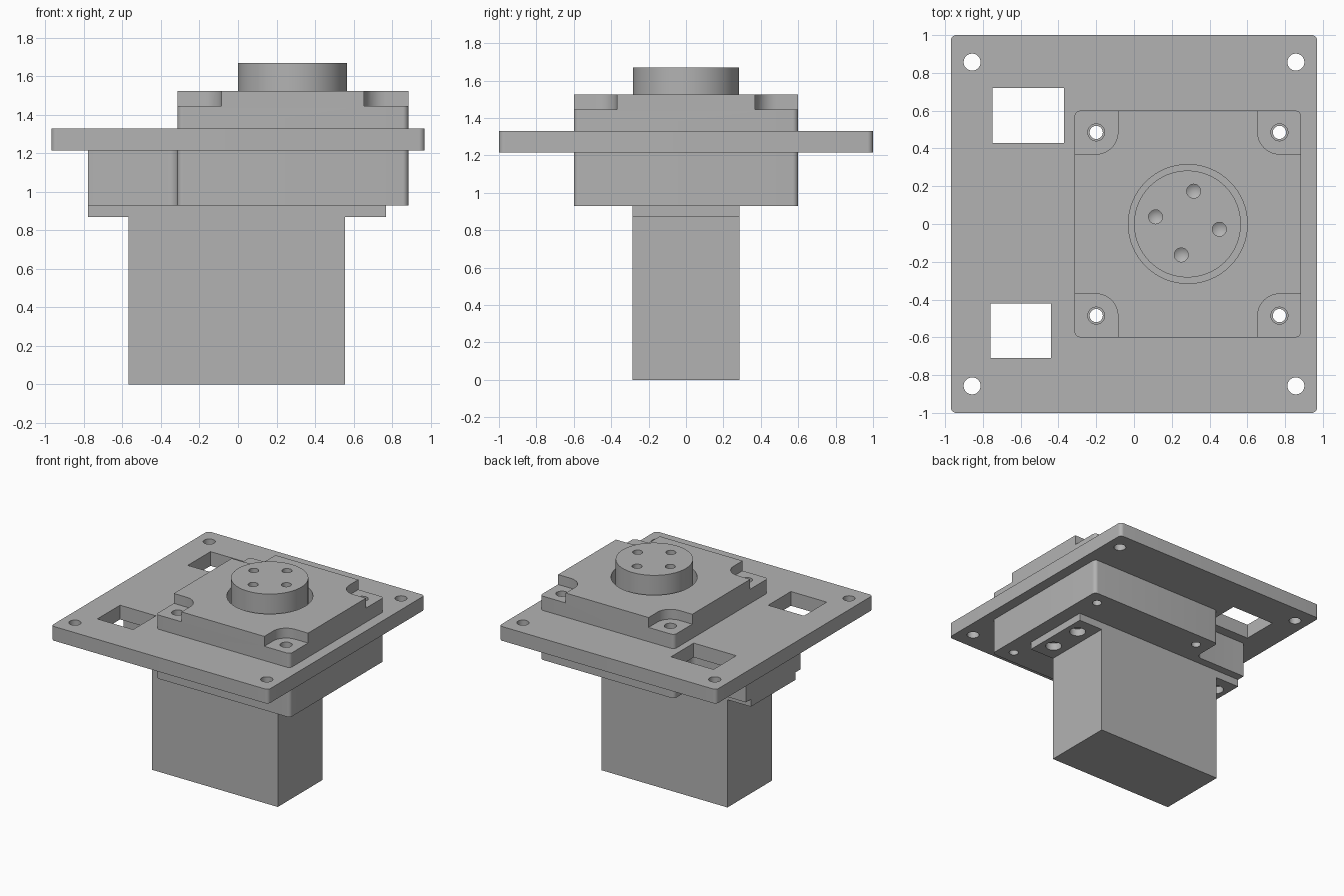
import bpy, bmesh, math
from mathutils import Vector

if "Cube" in bpy.data.objects:
    bpy.data.objects.remove(bpy.data.objects["Cube"], do_unlink=True)

grey = bpy.data.materials.new("plain grey")
grey.use_nodes = True
grey.diffuse_color = (0.45, 0.45, 0.45, 1)
grey.node_tree.nodes["Principled BSDF"].inputs["Base Color"].default_value = (0.45, 0.45, 0.45, 1)


def rounded(corners, steps=8):
    """Outline from (x, y, radius) corners; works for inner and outer corners."""
    out = []
    for i, (x, y, r) in enumerate(corners):
        p = Vector((x, y))
        if r == 0:
            out.append(p)
            continue
        a = (Vector(corners[i - 1][:2]) - p).normalized()
        b = (Vector(corners[(i + 1) % len(corners)][:2]) - p).normalized()
        centre = p + (a + b) * r
        for k in range(steps + 1):
            t = k / steps * math.pi / 2
            out.append(centre - b * r * math.cos(t) - a * r * math.sin(t))
    return out


def rect(x0, x1, y0, y1, r=0):
    return rounded([(x0, y0, r), (x1, y0, r), (x1, y1, r), (x0, y1, r)])


def circle(x, y, r, n=32):
    return [Vector((x + r * math.cos(k * math.tau / n), y + r * math.sin(k * math.tau / n)))
            for k in range(n)]


def prism(name, outlines, z0, z1, tip=0):
    """Extrude one or more outlines; tip makes a pointed bottom."""
    bm = bmesh.new()
    for outline in outlines:
        base = bm.faces.new([bm.verts.new((p.x, p.y, z0)) for p in outline])
        top = bm.faces.new([bm.verts.new((p.x, p.y, z1)) for p in outline])
        n = len(outline)
        lo, hi = list(base.verts), list(top.verts)
        for i in range(n):
            j = (i + 1) % n
            bm.faces.new((lo[i], lo[j], hi[j], hi[i]))
        if tip:
            for v in bmesh.ops.poke(bm, faces=[base])["verts"]:
                v.co.z -= tip
    bmesh.ops.recalc_face_normals(bm, faces=bm.faces)
    mesh = bpy.data.meshes.new(name)
    bm.to_mesh(mesh)
    bm.free()
    mesh.materials.append(grey)
    obj = bpy.data.objects.new(name, mesh)
    bpy.context.collection.objects.link(obj)
    return obj


def cut(obj, outlines, z0, z1, tip=0):
    """Subtract prisms from an object and bake the result."""
    tool = prism("cutter", outlines, z0, z1, tip)
    tool.hide_render = True
    mod = obj.modifiers.new("cut", "BOOLEAN")
    mod.operation, mod.solver, mod.object = "DIFFERENCE", "EXACT", tool
    bpy.context.view_layer.update()
    graph = bpy.context.evaluated_depsgraph_get()
    mesh = bpy.data.meshes.new_from_object(obj.evaluated_get(graph))
    obj.modifiers.clear()
    obj.data = mesh
    bpy.data.objects.remove(tool, do_unlink=True)


CX, HALF, SCREW = 0.285, 0.6, 0.485
X0, X1 = CX - HALF, CX + HALF
signs = [(sx, sy) for sx in (-1, 1) for sy in (-1, 1)]


def screws(r):
    return [circle(CX + sx * SCREW, sy * SCREW, r, 24) for sx, sy in signs]


# Mounting plate with corner holes and two windows
plate = prism("mounting_plate", [rect(-0.97, 0.97, -1, 1, 0.03)], 1.215, 1.33)
cut(plate, [circle(sx * 0.857, sy * 0.857, 0.045) for sx, sy in signs] + screws(0.035)
    + [rect(-0.75, -0.37, 0.43, 0.72), rect(-0.76, -0.44, -0.71, -0.42)], 1, 1.5)

# Lower housing with side tab
lower = prism("lower_housing", [rounded([
    (X0, -HALF, 0.03), (X1, -HALF, 0.03), (X1, HALF, 0.03), (X0, HALF, 0.03),
    (X0, 0.35, 0.05), (-0.78, 0.35, 0), (-0.78, -0.35, 0), (X0, -0.35, 0.05)])], 0.93, 1.215)
cut(lower, screws(0.035), 0.8, 1.3)

# Upper housing with shaft opening and recessed screw corners
upper = prism("upper_housing", [rect(X0, X1, -HALF, HALF, 0.03)], 1.33, 1.525)
cut(upper, screws(0.045) + [circle(CX, 0, 0.315, 64)], 1.2, 1.7)
notches = []
for sx, sy in signs:
    inner_x, inner_y = CX + sx * 0.37, sy * 0.37
    far_x, far_y = CX + sx * 0.7, sy * 0.7
    notches.append(rounded([(inner_x, inner_y, 0.115), (far_x, inner_y, 0),
                            (far_x, far_y, 0), (inner_x, far_y, 0)]))
cut(upper, notches, 1.445, 1.7)

# Output disc with four pointed holes
disc = prism("output_disc", [circle(CX - 0.002, 0, 0.283, 64)], 1.32, 1.67)
pins = []
for k in range(4):
    a = math.radians(79 + 90 * k)
    pins.append(circle(CX - 0.002 + 0.172 * math.cos(a), 0.005 + 0.172 * math.sin(a), 0.037, 20))
cut(disc, pins, 1.55, 1.8, 0.025)

# Motor body and mounting ears
body = prism("motor_body", [rect(-0.57, 0.555, -0.285, 0.285)], 0, 0.93)
ears = []
for name, x0, x1, hx in (("left_ear", 0.555, 0.77, 0.67), ("right_ear", -0.78, -0.57, -0.68)):
    ear = prism(name, [rect(x0, x1, -0.285, 0.285)], 0.87, 0.93)
    cut(ear, [circle(hx, y, 0.06) for y in (-0.14, 0.14)], 0.8, 1)
    ears.append(ear)

# Smooth the round walls, keep edges sharp
bpy.ops.object.select_all(action="DESELECT")
parts = [plate, lower, upper, disc, body] + ears
for part in parts:
    part.select_set(True)
bpy.context.view_layer.objects.active = plate
bpy.ops.object.shade_smooth_by_angle(angle=math.radians(30))
